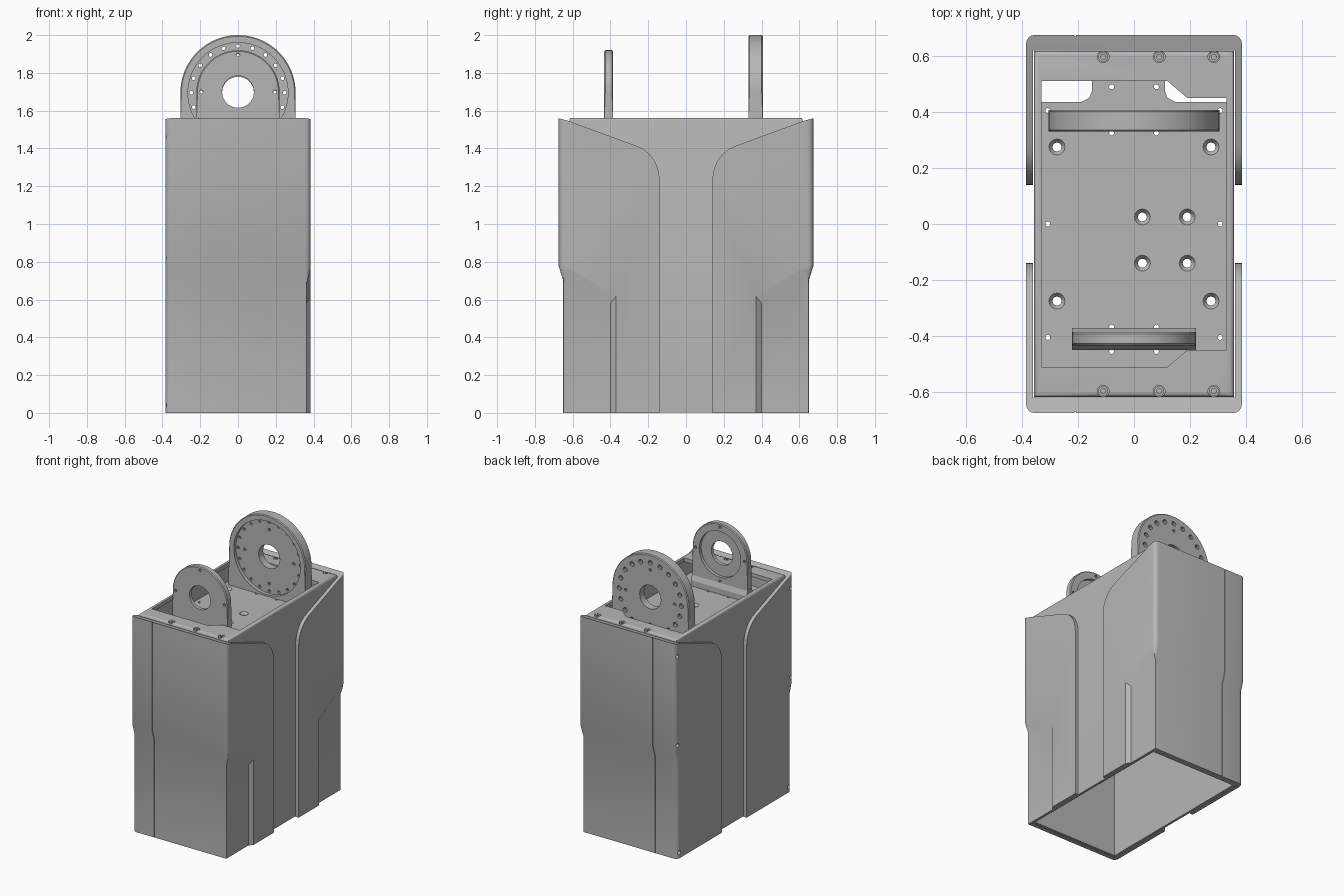
import bpy, bmesh, math

cube = bpy.data.objects.get("Cube")
if cube:
    bpy.data.objects.remove(cube, do_unlink=True)

grey = bpy.data.materials.new("satin grey")
grey.use_nodes = True
grey.diffuse_color = (0.47, 0.47, 0.47, 1)
grey.node_tree.nodes["Principled BSDF"].inputs["Base Color"].default_value = grey.diffuse_color


def prism(bm, pts, axis, a, b, end=None):
    """Solid between outline pts at a and outline end (default pts) at b."""
    def place(p, t):
        u, v = p
        return {"x": (t, u, v), "y": (u, t, v), "z": (u, v, t)}[axis]
    lo = [bm.verts.new(place(p, a)) for p in pts]
    hi = [bm.verts.new(place(p, b)) for p in (end or pts)]
    n = len(pts)
    faces = [bm.faces.new(lo), bm.faces.new(hi)]
    for i in range(n):
        j = (i + 1) % n
        faces.append(bm.faces.new((lo[i], lo[j], hi[j], hi[i])))
    bmesh.ops.recalc_face_normals(bm, faces=faces)


def circle(u, v, r, n=24):
    return [(u + r * math.cos(2 * math.pi * i / n), v + r * math.sin(2 * math.pi * i / n)) for i in range(n)]


def rect(u0, u1, v0, v1):
    return [(u0, v0), (u1, v0), (u1, v1), (u0, v1)]


def make(name, bm):
    mesh = bpy.data.meshes.new(name)
    bm.to_mesh(mesh)
    bm.free()
    mesh.materials.append(grey)
    ob = bpy.data.objects.new(name, mesh)
    bpy.context.collection.objects.link(ob)
    return ob


def activate(ob):
    bpy.ops.object.select_all(action="DESELECT")
    ob.select_set(True)
    bpy.context.view_layer.objects.active = ob


def cut(ob, *groups):
    """Subtract each group of prisms, given as argument tuples."""
    for group in groups:
        bm = bmesh.new()
        for args in group:
            prism(bm, *args)
        tool = make("cutter", bm)
        tool.hide_render = True
        mod = ob.modifiers.new("cut", "BOOLEAN")
        mod.operation, mod.solver, mod.object = "DIFFERENCE", "EXACT", tool
        activate(ob)
        bpy.ops.object.modifier_apply(modifier=mod.name)
        bpy.data.objects.remove(tool, do_unlink=True)


def smooth(ob):
    activate(ob)
    bpy.ops.object.shade_smooth_by_angle(angle=math.radians(32))


def bevel(bm, test, width, segments):
    edges = [e for e in bm.edges if test(*[v.co for v in e.verts])]
    bmesh.ops.bevel(bm, geom=edges, offset=width, segments=segments, profile=0.5, affect="EDGES")


# Front and rear wrap-around covers
def cover(name, s):
    flip = lambda pts: [(s * y, z) for y, z in pts]
    sweep = []
    for i in range(11):
        t = i / 10
        k0, k1, k2 = (1 - t) ** 2, 2 * t * (1 - t), t * t
        sweep.append((0.14 * (k0 + k1) + 0.28 * k2, 1.22 * k0 + 1.375 * k1 + 1.42 * k2))
    outline = [(0.65, 0), (0.14, 0)] + sweep + [(0.62, 1.545), (0.675, 1.56), (0.675, 0.78), (0.65, 0.7)]
    bm = bmesh.new()
    prism(bm, flip(outline), "x", -0.385, 0.385)
    bevel(bm, lambda a, b: abs(a.x - b.x) < 1e-4 and min(abs(a.y), abs(b.y)) > 0.64, 0.03, 4)
    ob = make(name, bm)
    inside = (flip(rect(-0.1, 0.62, -0.2, 1.8)), "x", -0.36, 0.36)
    # Sloped relief in the lower outer corner of the left side
    floor = [(0.4, -0.1), (0.4, 0.58), (0.62, 0.68), (0.8, 0.7), (0.8, -0.1)]
    mouth = [(0.368, -0.1), (0.368, 0.62), (0.62, 0.77), (0.8, 0.79), (0.8, -0.1)]
    relief = (flip(floor), "x", 0.362, 0.388, flip(mouth))
    # Fine seam down the end face
    seam = [(0.8, -0.1), (0.645, -0.1), (0.645, 0.7), (0.67, 0.78), (0.67, 1.7), (0.8, 1.7)]
    # Screw holes along the right corner
    holes = [(circle(s * y, z, 0.014, 12), "x", -0.45, -0.362)
             for y, z in ((0.645, 1.46), (0.645, 0.82), (0.625, 0.04))]
    cut(ob, [inside], [relief], [(flip(seam), "x", -0.213, -0.207)], holes)
    smooth(ob)


cover("front_cover", -1)
cover("rear_cover", 1)

# Inner sleeve, open below, with a rounded top rim
bm = bmesh.new()
prism(bm, rect(-0.357, 0.357, -0.618, 0.618), "z", 0.002, 1.562)
bevel(bm, lambda a, b: a.z > 1.5 and b.z > 1.5, 0.014, 3)
sleeve = make("inner_sleeve", bm)
opening = [(-0.33, -0.51), (0.12, -0.51), (0.19, -0.45), (0.33, -0.45),
           (0.33, 0.45), (0.19, 0.45), (0.12, 0.51), (-0.33, 0.51)]
screws = [(x, s * 0.597) for x in (-0.11, 0.09, 0.285) for s in (-1, 1)]
cut(sleeve, [(rect(-0.34, 0.34, -0.603, 0.603), "z", -0.1, 1.535)],
    [(opening, "z", 1.5, 1.7)],
    [(circle(x, y, 0.021, 16), "z", 1.55, 1.7) for x, y in screws])
smooth(sleeve)

# Socket screws in the rim
for i, (x, y) in enumerate(screws):
    bm = bmesh.new()
    prism(bm, circle(x, y, 0.018, 16), "z", 1.54, 1.561)
    screw = make(f"rim_screw_{i + 1}", bm)
    cut(screw, [(circle(x, y, 0.01, 6), "z", 1.55, 1.6)])

# Recessed mounting plate with rear tab
bm = bmesh.new()
prism(bm, [(-0.339, -0.602), (0.339, -0.602), (0.339, 0.435), (0.15, 0.435), (0.12, 0.45), (0.11, 0.475),
           (0.11, 0.602), (-0.15, 0.602), (-0.15, 0.475), (-0.16, 0.45), (-0.19, 0.435), (-0.339, 0.435)],
      "z", 1.385, 1.42)
plate = make("mounting_plate", bm)
sunk = [(sx * 0.275, sy * 0.275) for sx in (-1, 1) for sy in (-1, 1)]
sunk += [(x, y) for x in (0.03, 0.19) for y in (0.025, -0.14)]
small = [(s * 0.308, y) for s in (-1, 1) for y in (-0.405, 0, 0.405)]
small += [(s * 0.08, y) for s in (-1, 1) for y in (-0.455, -0.368, 0.325, 0.49)]
cut(plate, [(circle(x, y, 0.016, 16), "z", 1.3, 1.5) for x, y in sunk]
    + [(circle(x, y, 0.009, 10), "z", 1.3, 1.5) for x, y in small],
    [(circle(x, y, 0.014, 16), "z", 1.4, 1.422, circle(x, y, 0.03, 16)) for x, y in sunk])


# Upright round-topped bearing brackets
def bracket(name, r, zc, y0, y1):
    arch = [(r * math.cos(math.pi * i / 40), zc + r * math.sin(math.pi * i / 40)) for i in range(41)]
    bm = bmesh.new()
    prism(bm, [(-r, 1.418)] + [(r, 1.418)] + arch, "y", y0, y1)
    bevel(bm, lambda a, b: abs(a.y - b.y) < 1e-4 and min(a.z, b.z) > 1.42, 0.006, 1)
    ob = make(name, bm)
    cut(ob, [(circle(0, zc, 0.085, 20), "y", y0 - 0.1, y1 + 0.1)])
    return ob


def ring(zc, radius, n, r, y0, y1):
    return [(circle(u, v, r, 10), "y", y0, y1) for u, v in circle(0, zc, radius, n)]


rear = bracket("rear_bracket", 0.305, 1.695, 0.33, 0.407)
cut(rear, [(circle(0, 1.695, 0.265, 48), "y", 0.2, 0.355)],
    ring(1.695, 0.247, 20, 0.01, 0.3, 0.5),
    ring(1.695, 0.247, 20, 0.017, 0.38, 0.5),
    ring(1.695, 0.195, 4, 0.01, 0.3, 0.5))
smooth(rear)

front = bracket("front_bracket", 0.22, 1.7, -0.433, -0.386)
cut(front, [(circle(0, 1.7, 0.165, 40), "y", -0.408, -0.3)],
    ring(1.7, 0.195, 4, 0.01, -0.5, -0.3))
smooth(front)

# Thick foot under the front bracket
bm = bmesh.new()
prism(bm, [(-0.45, 1.419), (-0.372, 1.419), (-0.372, 1.46), (-0.388, 1.5), (-0.431, 1.5), (-0.45, 1.46)],
      "x", -0.222, 0.222)
make("front_bracket_foot", bm)
